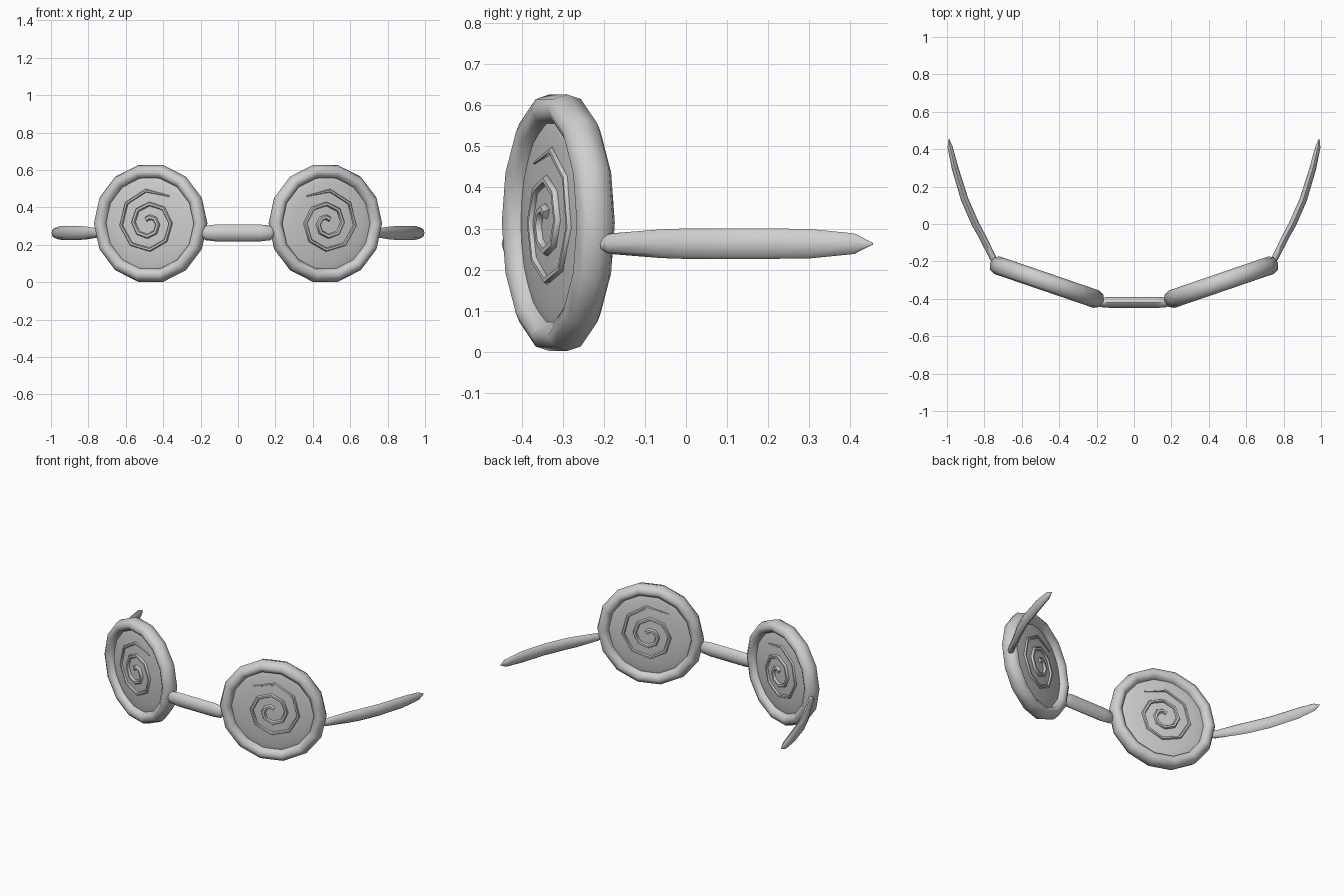
import bpy, bmesh, math
from mathutils import Vector

if "Cube" in bpy.data.objects:
    bpy.data.objects.remove(bpy.data.objects["Cube"])

grey = bpy.data.materials.new("light_grey")
grey.diffuse_color = (0.62, 0.62, 0.62, 1)
grey.use_nodes = True
grey.node_tree.nodes["Principled BSDF"].inputs["Base Color"].default_value = grey.diffuse_color

TILT = math.radians(18.9)
CENTRE = Vector((0.467, -0.311, 0.314))
U = Vector((math.cos(TILT), math.sin(TILT), 0))     # outward along the lens
N = Vector((math.sin(TILT), -math.cos(TILT), 0))    # lens front normal
Z = Vector((0, 0, 1))


def lens_point(x, z, depth):
    return CENTRE + U * x + Z * z + N * depth


def finish(bm, name, sign=1, angle=60):
    for v in bm.verts:
        v.co.x *= sign
    bmesh.ops.recalc_face_normals(bm, faces=bm.faces[:])
    me = bpy.data.meshes.new(name)
    bm.to_mesh(me)
    bm.free()
    me.materials.append(grey)
    ob = bpy.data.objects.new(name, me)
    bpy.context.collection.objects.link(ob)
    bpy.ops.object.select_all(action='DESELECT')
    ob.select_set(True)
    bpy.context.view_layer.objects.active = ob
    bpy.ops.object.shade_smooth_by_angle(angle=math.radians(angle))
    return ob


def sweep(name, pts, radii, up, sides=8, closed=False, sign=1):
    """Tube along pts; radii = (across, along up) per point."""
    bm = bmesh.new()
    n = len(pts)
    rings = []
    for i, p in enumerate(pts):
        a = pts[(i - 1) % n] if closed or i > 0 else p
        b = pts[(i + 1) % n] if closed or i < n - 1 else p
        side = (b - a).normalized().cross(up).normalized()
        ra, rb = radii[i]
        rings.append([bm.verts.new(p + side * ra * math.cos(t) + up * rb * math.sin(t))
                      for t in (2 * math.pi * k / sides for k in range(sides))])
    for i in range(n if closed else n - 1):
        r, q = rings[i], rings[(i + 1) % n]
        for k in range(sides):
            m = (k + 1) % sides
            bm.faces.new((r[k], r[m], q[m], q[k]))
    if not closed:
        bm.faces.new(rings[0])
        bm.faces.new(rings[-1])
    return finish(bm, name, sign)


def lens(name, sign):
    # flattened dome on both faces
    R, H, seg = 0.27, 0.03, 28
    bm = bmesh.new()
    bmesh.ops.create_uvsphere(bm, u_segments=seg, v_segments=14, radius=1)
    for v in bm.verts:
        v.co = lens_point(v.co.x * R, v.co.y * R, v.co.z * H)
    finish(bm, name, sign, 180)


def swirl(name, sign, face):
    # raised spiral following the dome
    pts, radii = [], []
    steps = 18
    for i in range(steps + 1):
        f = i / steps
        ang = math.radians(128) - f * 2.2 * 2 * math.pi
        r = 0.185 - 0.16 * f
        h = 0.03 * math.sqrt(1 - (r / 0.27) ** 2) + 0.003 * f
        pts.append(lens_point(r * math.cos(ang), r * math.sin(ang), face * h))
        w = 0.004 if i == 0 else 0.009 + 0.005 * f
        radii.append((w, w))
    sweep(name, pts, radii, N, sides=6, sign=sign)


for sign, label in ((1, "right"), (-1, "left")):
    # rim: 14-sided ring, deeper than wide
    angs = [2 * math.pi * k / 14 for k in range(14)]
    sweep(label + "_rim", [lens_point(0.282 * math.cos(t), 0.282 * math.sin(t), 0) for t in angs],
          [(0.038, 0.049)] * 14, N, closed=True, sign=sign)
    lens(label + "_lens", sign)
    swirl(label + "_front_swirl", sign, 1)
    swirl(label + "_back_swirl", sign, -1)
    # temple arm: curved, tapering to a point
    arm = [(0.742, -0.205, 0.015, 0.016), (0.752, -0.185, 0.018, 0.025), (0.815, -0.06, 0.019, 0.035),
           (0.848, 0.0, 0.02, 0.037), (0.905, 0.13, 0.02, 0.0375), (0.957, 0.30, 0.018, 0.036),
           (0.983, 0.41, 0.014, 0.025), (0.99, 0.455, 0.002, 0.002)]
    sweep(label + "_arm", [Vector((x, y, 0.263)) for x, y, _, _ in arm],
          [(a, b) for _, _, a, b in arm], Z, sign=sign)

# bridge between the rims
bridge = [(-0.195, 0.4), (-0.175, 0.85), (-0.12, 1), (0.12, 1), (0.175, 0.85), (0.195, 0.4)]
sweep("bridge", [Vector((x, -0.419, 0.263)) for x, _ in bridge],
      [(0.03 * s, 0.045 * s) for _, s in bridge], Z)
